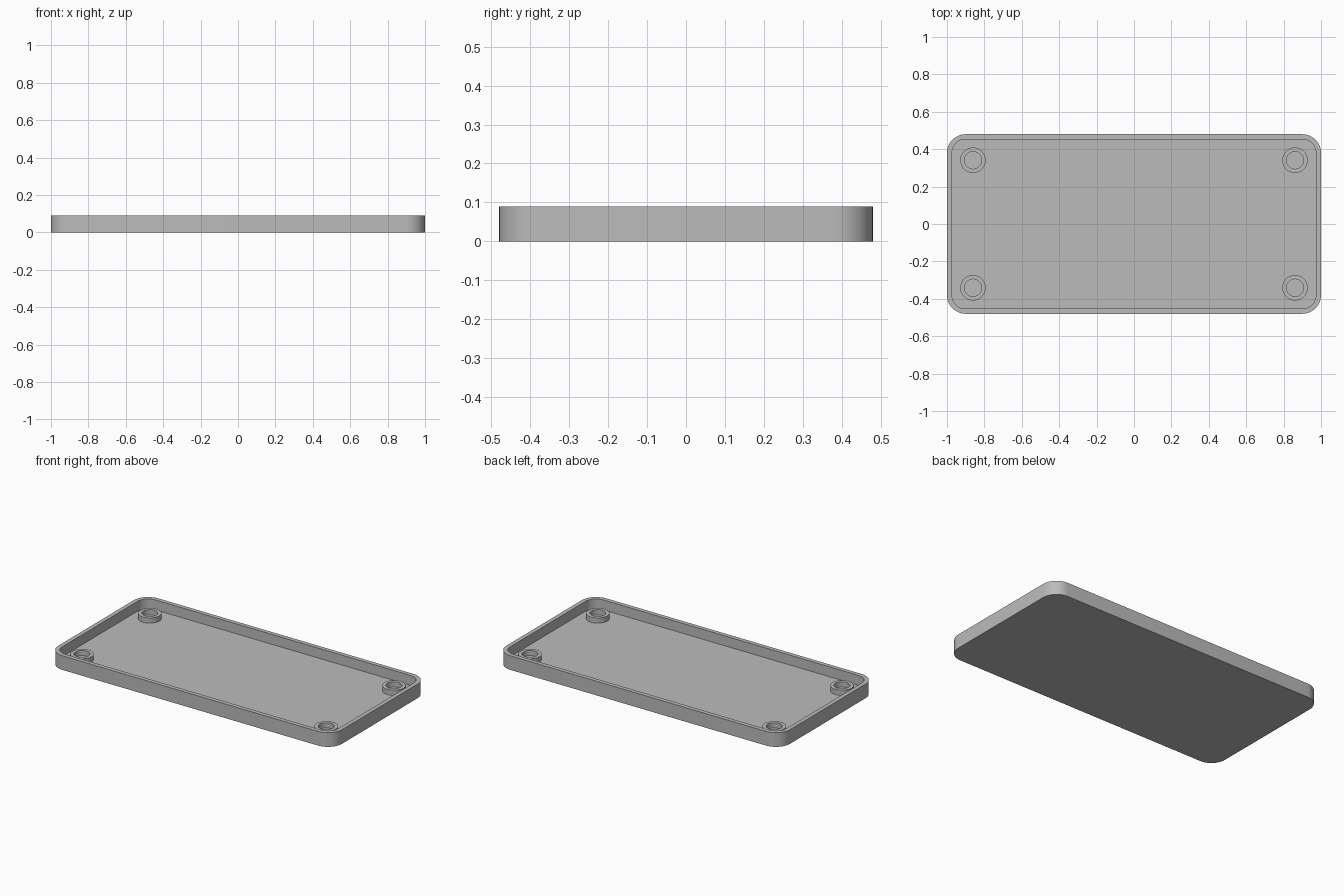
import bpy, bmesh, math

if "Cube" in bpy.data.objects:
    bpy.data.objects.remove(bpy.data.objects["Cube"])

HALF_X, HALF_Y, HEIGHT = 1.0, 0.48, 0.09
WALL, FLOOR, CORNER = 0.027, 0.027, 0.1
BOSS_TOP, BOSS_R, HOLE_R = 0.06, 0.068, 0.046

grey = bpy.data.materials.new("plain grey")
grey.use_nodes = True
colour = (0.5, 0.5, 0.5, 1)
grey.diffuse_color = colour
grey.node_tree.nodes["Principled BSDF"].inputs["Base Color"].default_value = colour


def rounded_rect(inset, z, steps=12):
    """Points of a rounded rectangle, anticlockwise from +x."""
    r = CORNER - inset
    points = []
    for i, (sx, sy) in enumerate([(1, 1), (-1, 1), (-1, -1), (1, -1)]):
        for k in range(steps + 1):
            a = math.pi / 2 * (i + k / steps)
            points.append((sx * (HALF_X - CORNER) + r * math.cos(a),
                           sy * (HALF_Y - CORNER) + r * math.sin(a), z))
    return points


def circle(r, z, steps=48):
    return [(r * math.cos(2 * math.pi * k / steps),
             r * math.sin(2 * math.pi * k / steps), z) for k in range(steps)]


def skin(name, loops, caps=False, closed=False):
    """Bridge successive loops into one surface, capped or closed into a ring."""
    bm = bmesh.new()
    rings = [[bm.verts.new(p) for p in loop] for loop in loops]
    pairs = list(zip(rings, rings[1:]))
    if closed:
        pairs.append((rings[-1], rings[0]))
    for a, b in pairs:
        for i in range(len(a)):
            j = (i + 1) % len(a)
            bm.faces.new((a[i], a[j], b[j], b[i]))
    if caps:
        bm.faces.new(rings[0][::-1])
        bm.faces.new(rings[-1])
    bmesh.ops.recalc_face_normals(bm, faces=bm.faces)
    mesh = bpy.data.meshes.new(name)
    bm.to_mesh(mesh)
    bm.free()
    mesh.materials.append(grey)
    obj = bpy.data.objects.new(name, mesh)
    bpy.context.collection.objects.link(obj)
    bpy.ops.object.select_all(action='DESELECT')
    obj.select_set(True)
    bpy.context.view_layer.objects.active = obj
    bpy.ops.object.shade_smooth_by_angle(angle=math.radians(30))
    return obj


# Open tray: outer wall, rim, inner wall and floor
skin("tray", [rounded_rect(0, 0), rounded_rect(0, HEIGHT),
              rounded_rect(WALL, HEIGHT), rounded_rect(WALL, FLOOR)], caps=True)

# Hollow screw bosses standing on the floor near each corner
base = FLOOR - 0.005
for x_name, sx in (("left", 1), ("right", -1)):
    for y_name, sy in (("front", -1), ("back", 1)):
        boss = skin(f"{y_name}_{x_name}_boss",
                    [circle(BOSS_R, base), circle(BOSS_R, BOSS_TOP),
                     circle(HOLE_R, BOSS_TOP), circle(HOLE_R, base)], closed=True)
        boss.location = (sx * 0.861, sy * 0.341, 0)
